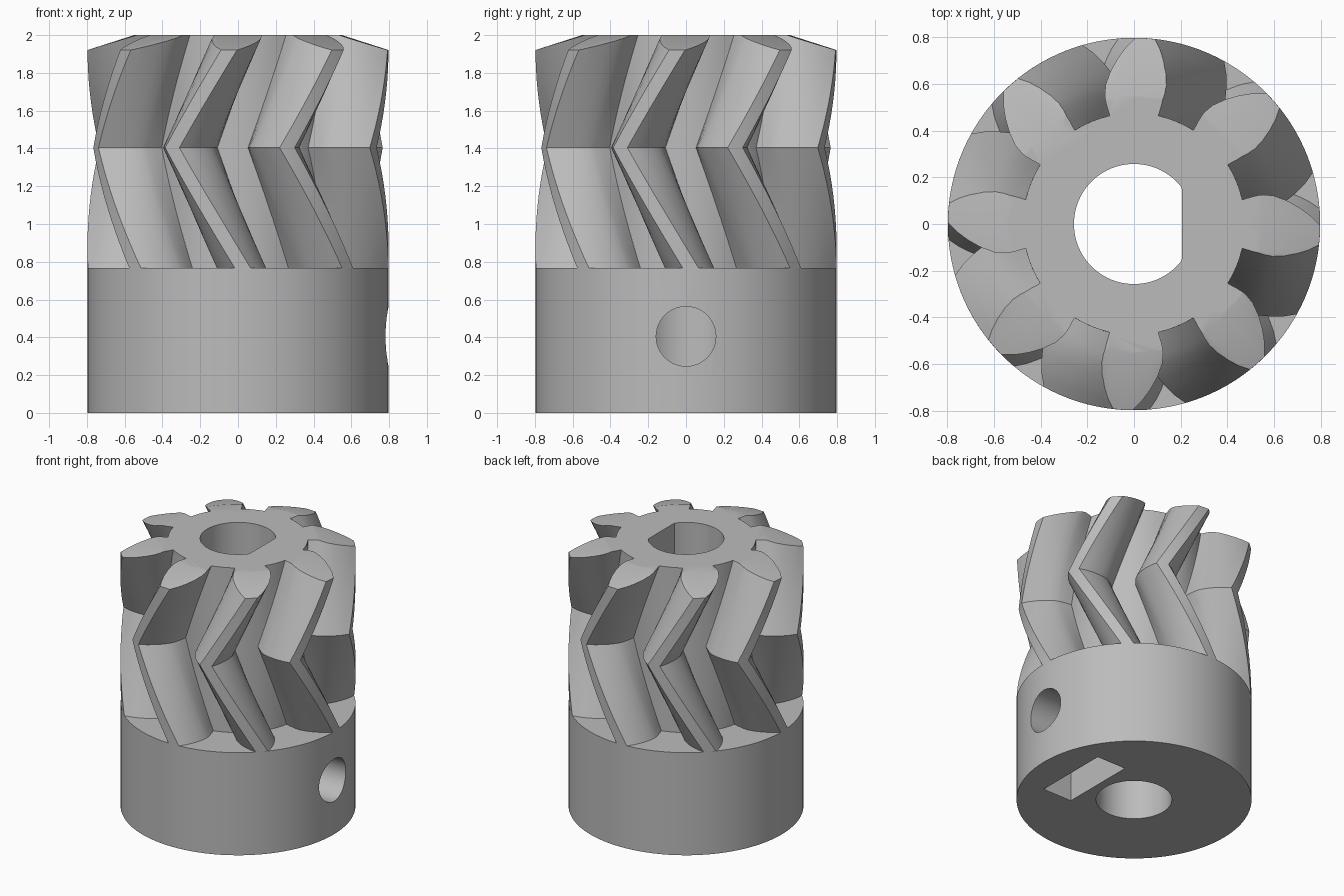
import bpy, bmesh, math
from mathutils import Matrix

if "Cube" in bpy.data.objects:
    bpy.data.objects.remove(bpy.data.objects["Cube"], do_unlink=True)

HUB_TOP, MID, TOP = 0.768, 1.404, 2.0
RADIUS, BORE = 0.797, 0.257
TEETH, TWIST = 8, math.radians(43.5)   # twist per unit of height

grey = bpy.data.materials.new("plain grey")
grey.use_nodes = True
grey.diffuse_color = (0.5, 0.5, 0.5, 1)
grey.node_tree.nodes["Principled BSDF"].inputs["Base Color"].default_value = (0.5, 0.5, 0.5, 1)


def loft(name, rings, matrix=None):
    """Closed solid through rings of equal point count."""
    bm = bmesh.new()
    loops = [[bm.verts.new(p) for p in ring] for ring in rings]
    n = len(loops[0])
    for low, high in zip(loops, loops[1:]):
        for i in range(n):
            j = (i + 1) % n
            bm.faces.new((low[i], low[j], high[j], high[i]))
    bm.faces.new(loops[0][::-1])
    bm.faces.new(loops[-1])
    if matrix:
        bm.transform(matrix)
    bmesh.ops.recalc_face_normals(bm, faces=bm.faces)
    mesh = bpy.data.meshes.new(name)
    bm.to_mesh(mesh)
    bm.free()
    mesh.materials.append(grey)
    obj = bpy.data.objects.new(name, mesh)
    bpy.context.collection.objects.link(obj)
    return obj


def circle(r, z, n=96, flat=None, start=0.0):
    pts = []
    for i in range(n):
        a = start + math.tau * i / n
        x = r * math.cos(a)
        pts.append((x if flat is None else min(x, flat), r * math.sin(a), z))
    return pts


def cut(obj, cutter, operation='DIFFERENCE'):
    cutter.hide_render = True
    mod = obj.modifiers.new("cut", 'BOOLEAN')
    mod.operation, mod.solver, mod.object = operation, 'EXACT', cutter
    bpy.context.view_layer.objects.active = obj
    bpy.ops.object.modifier_apply(modifier=mod.name)
    bpy.data.objects.remove(cutter, do_unlink=True)


def finish(obj):
    bpy.ops.object.select_all(action='DESELECT')
    obj.select_set(True)
    bpy.context.view_layer.objects.active = obj
    bpy.ops.object.shade_smooth_by_angle(angle=math.radians(28))


# Tooth flank: radius and half width, from root to tip
FLANK = [(0.475, 0.104), (0.52, 0.117), (0.57, 0.128), (0.61, 0.130),
         (0.66, 0.119), (0.71, 0.099), (0.755, 0.074), (RADIUS, 0.042)]


def gear_ring(z):
    turn = -TWIST * min(TOP - z, z - 2 * MID + TOP)
    root = FLANK[0][0]
    pts = []
    for t in range(TEETH):
        centre = math.tau * t / TEETH + turn
        side = [(r, math.asin(w / r)) for r, w in FLANK]
        outline = [(r, -a) for r, a in side] + [(RADIUS, 0)] + [(r, a) for r, a in reversed(side)]
        edge = side[0][1]
        gap = math.tau / TEETH - 2 * edge
        outline += [(root, edge + gap * k / 4) for k in (1, 2, 3)]
        pts += [(r * math.cos(centre + a), r * math.sin(centre + a), z) for r, a in outline]
    return pts


# Herringbone gear with a shallow cone on top and a D-shaped bore
STEPS = 10
levels = [HUB_TOP + (MID - HUB_TOP) * i / STEPS for i in range(STEPS)]
levels += [MID + (TOP - MID) * i / STEPS for i in range(STEPS + 1)]
gear = loft("herringbone_gear", [gear_ring(z) for z in levels])
envelope = loft("cone_envelope", [circle(0.85, 0.5), circle(0.85, 1.904), circle(0.55, TOP), ])
cut(gear, envelope, 'INTERSECT')
cut(gear, loft("d_bore", [circle(BORE, z, flat=0.205) for z in (0.5, 2.2)]))

# Hub with a round bore
hub = loft("hub", [circle(RADIUS, z) for z in (0, HUB_TOP)])
cut(hub, loft("round_bore", [circle(BORE, z) for z in (-0.2, 1)]))

# Nut slot open at the bottom, pointed like a hex nut at its top
SCREW_Z, NUT_HALF = 0.405, 0.285
shoulder = SCREW_Z + NUT_HALF * math.tan(math.radians(30))
peak = SCREW_Z + NUT_HALF / math.cos(math.radians(30))
slot = [(-NUT_HALF, -0.2), (NUT_HALF, -0.2), (NUT_HALF, shoulder), (0, peak), (-NUT_HALF, shoulder)]
cut(hub, loft("nut_slot", [[(x, y, z) for y, z in slot] for x in (0.32, 0.56)]))

# Set screw hole through the +x wall
sideways = Matrix.Translation((0, 0, SCREW_Z)) @ Matrix.Rotation(math.pi / 2, 4, 'Y')
cut(hub, loft("screw_hole", [circle(0.158, d, 48) for d in (0.1, 1)], sideways))

for part in (gear, hub):
    finish(part)
